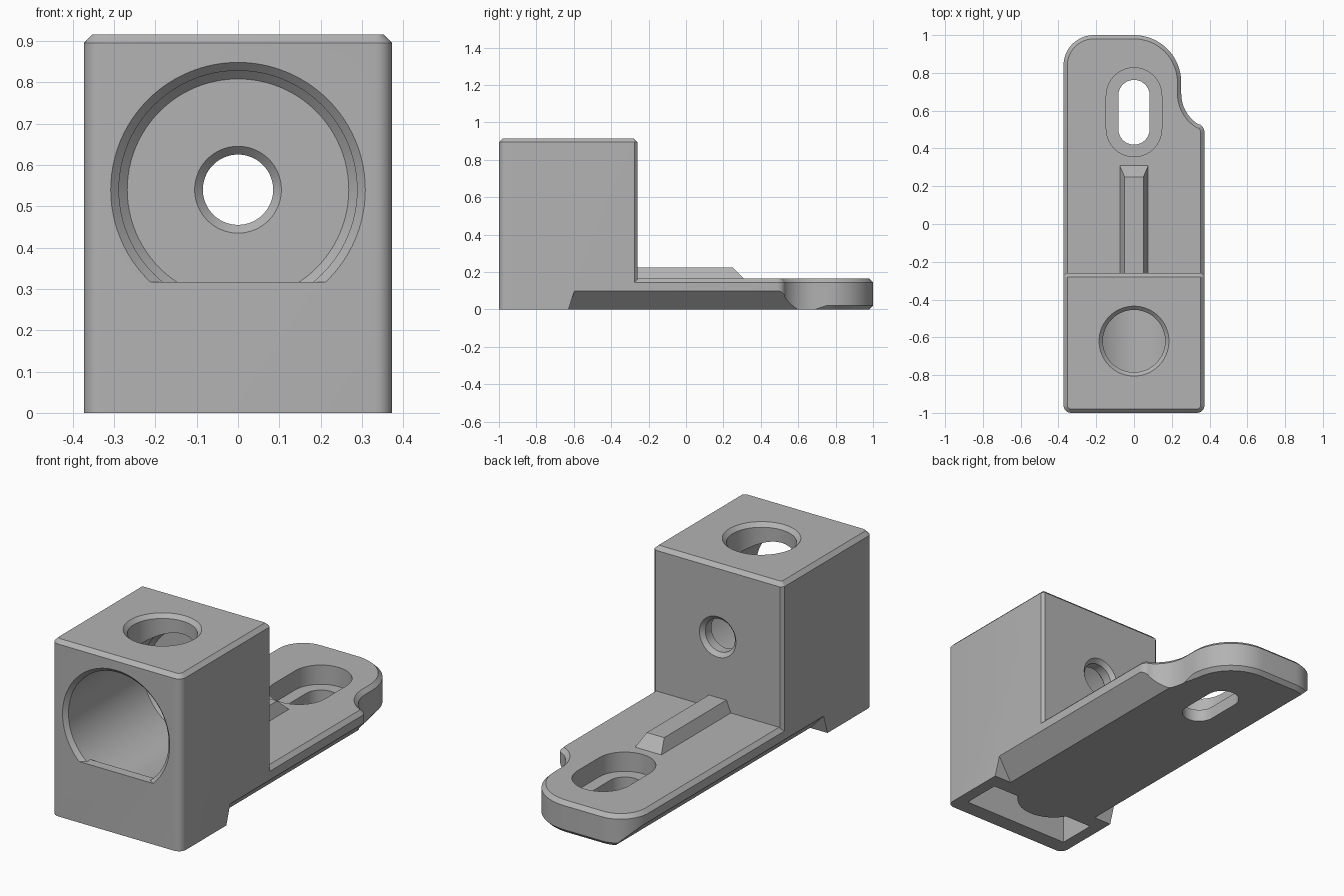
import bpy, bmesh, math
from mathutils import Matrix, Vector

if "Cube" in bpy.data.objects:
    bpy.data.objects.remove(bpy.data.objects["Cube"], do_unlink=True)

HALF, BACK, PLATE, TOP = 0.373, -0.26, 0.165, 0.915
BOSS_Y, BORE_Z = -0.62, 0.54

grey = bpy.data.materials.new("plain_grey")
grey.use_nodes = True
grey.diffuse_color = (0.45, 0.45, 0.45, 1)
grey.node_tree.nodes["Principled BSDF"].inputs["Base Color"].default_value = (0.45, 0.45, 0.45, 1)


def arc(cx, cy, r, a0, a1, n=12):
    angles = [math.radians(a0 + (a1 - a0) * i / n) for i in range(n + 1)]
    return [(cx + r * math.cos(a), cy + r * math.sin(a)) for a in angles]


def finish(name, bm):
    bmesh.ops.recalc_face_normals(bm, faces=bm.faces)
    mesh = bpy.data.meshes.new(name)
    bm.to_mesh(mesh)
    bm.free()
    obj = bpy.data.objects.new(name, mesh)
    bpy.context.collection.objects.link(obj)
    mesh.materials.append(grey)
    return obj


def loft(name, rings, bevel_rule=None, width=0.02):
    """Join rings of equal length, cap the ends, chamfer the edges the rule picks."""
    bm = bmesh.new()
    loops = [[bm.verts.new(p) for p in ring] for ring in rings]
    for a, b in zip(loops, loops[1:]):
        for i in range(len(a)):
            j = (i + 1) % len(a)
            bm.faces.new((a[i], a[j], b[j], b[i]))
    bm.faces.new(loops[0])
    bm.faces.new(loops[-1])
    bmesh.ops.recalc_face_normals(bm, faces=bm.faces)
    if bevel_rule:
        edges = [e for e in bm.edges if bevel_rule(e.verts[0].co, e.verts[1].co)]
        bmesh.ops.bevel(bm, geom=edges, offset=width, segments=1, affect='EDGES')
    return finish(name, bm)


def prism(name, outline, z0, z1, bevel_rule=None):
    return loft(name, [[(x, y, z) for x, y in outline] for z in (z0, z1)], bevel_rule)


def box(name, x0, x1, y0, y1, z0, z1):
    return prism(name, [(x0, y0), (x1, y0), (x1, y1), (x0, y1)], z0, z1)


def turned(name, profile, matrix):
    """Round solid from (height, radius) steps along local z."""
    rings = [[matrix @ Vector((x, y, h)) for x, y in arc(0, 0, r, 0, 356.25, 95)]
             for h, r in profile]
    return loft(name, rings)


def combine(target, tool, operation='DIFFERENCE'):
    mod = target.modifiers.new("join", 'BOOLEAN')
    mod.operation, mod.object, mod.solver = operation, tool, 'EXACT'
    tool.hide_render = True
    bpy.context.view_layer.objects.active = target
    bpy.ops.object.modifier_apply(modifier=mod.name)
    bpy.data.objects.remove(tool, do_unlink=True)


# Upright block: rounded front corners, chamfered back corners and top rim
r, c = 0.04, 0.015
block_outline = (arc(-HALF + r, -1 + r, r, 180, 270, 6) + arc(HALF - r, -1 + r, r, 270, 360, 6)
                 + [(HALF, BACK - c), (HALF - c, BACK), (-HALF + c, BACK), (-HALF, BACK - c)])
body = prism("mounting_bracket", block_outline, 0, TOP,
             lambda a, b: min(a.z, b.z) > TOP - 0.01)

# Base plate with a narrowed, rounded tongue
plate_outline = ([(-HALF, -0.32), (HALF, -0.32)] + arc(HALF - 0.05, 0.485, 0.05, 0, 55, 5)
                 + arc(0.44, 0.69, 0.19, 238, 180, 10) + arc(0, 0.75, 0.25, 0, 90, 16)
                 + arc(-HALF + 0.16, 0.84, 0.16, 90, 180))
plate = prism("plate", plate_outline, 0, PLATE,
              lambda a, b: (min(a.z, b.z) > 0.1 and max(a.y, b.y) > -0.3)
              or (max(a.z, b.z) < 0.01 and min(a.y, b.y) > 0.7))
combine(body, plate, 'UNION')

# Tapered rib on the plate
rib = loft("rib", [[(s * w, y, z) for s, y in ((-1, -0.3), (1, -0.3), (1, end), (-1, end))]
                   for w, end, z in ((0.086, 0.335, 0.14), (0.05, 0.25, 0.225))])
combine(body, rib, 'UNION')

# Sloped undercuts along both lower edges, behind the front foot
for side in (-1, 1):
    section = ((0.253, -0.02, -0.635), (0.393, 0.12, -0.59), (0.42, 0.12, -0.59), (0.42, -0.02, -0.635))
    undercut = loft("undercut", [[(side * x, y, z) for x, z, y in section],
                                 [(side * x, 1.1, z) for x, z, y in section]])
    combine(body, undercut)

# Large front bore with a flat lip across its lower front
to_back = Matrix.Translation((0, 0, BORE_Z)) @ Matrix.Rotation(-math.pi / 2, 4, 'X')
bore = turned("bore", [(-1.02, 0.328), (-0.98, 0.288), (-0.37, 0.288), (-0.35, 0.268)], to_back)
combine(bore, box("lip", -0.5, 0.5, -1.1, -0.95, 0, 0.317))
combine(body, bore)

# Small hole through the back wall, countersunk on both sides
combine(body, turned("back_hole", [(-0.37, 0.125), (-0.33, 0.085), (-0.28, 0.085), (-0.24, 0.125)], to_back))

# Screw hole in the top
combine(body, turned("top_hole", [(0.5, 0.165), (TOP - 0.02, 0.165), (TOP + 0.02, 0.205)],
                     Matrix.Translation((0, BOSS_Y, 0))))

# Recess under the foot, curved around the screw boss
recess = ([(-0.31, -0.71), (-0.31, -0.915), (0.31, -0.915), (0.31, -0.71)]
          + arc(0, BOSS_Y, 0.18, -30, -150, 16))
combine(body, prism("foot_recess", recess, -0.05, 0.17))

# Stepped slot in the tongue
for width, z0 in ((0.147, 0.065), (0.083, -0.05)):
    slot = arc(0, 0.68, width, 0, 180, 20) + arc(0, 0.503, width, 180, 360, 20)
    combine(body, prism("slot", slot, z0, 0.3))

bpy.ops.object.select_all(action='DESELECT')
body.select_set(True)
bpy.context.view_layer.objects.active = body
bpy.ops.object.shade_smooth_by_angle(angle=math.radians(30))
